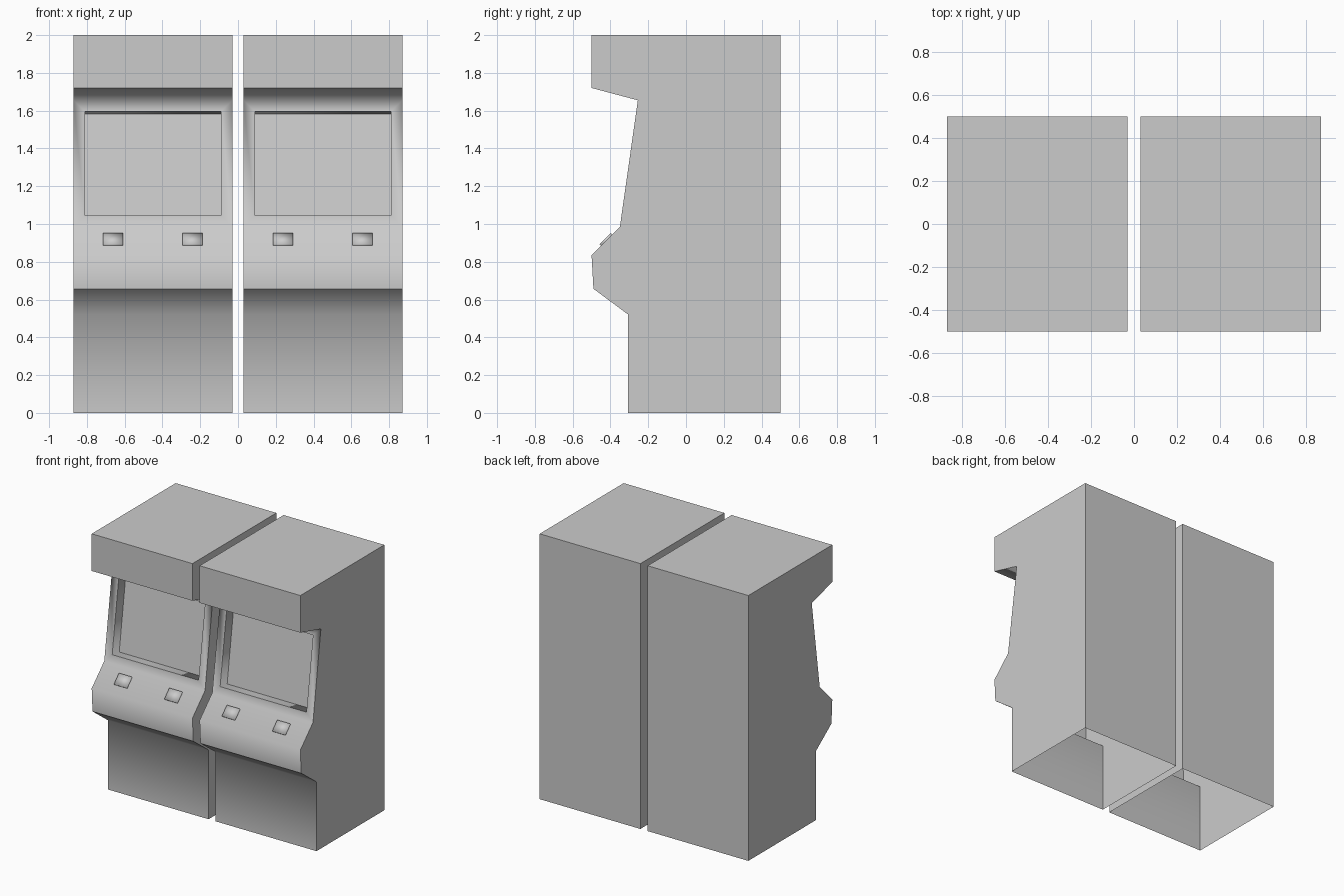
import bpy, bmesh, math
from mathutils import Vector, Matrix

if "Cube" in bpy.data.objects:
    bpy.data.objects.remove(bpy.data.objects["Cube"])

# side profile (y, z, smooth corner), walked from back bottom over the top to front bottom
PROFILE = [(0.5, 0, False), (0.5, 2, False), (-0.5, 2, False), (-0.5, 1.72, False),
           (-0.255, 1.655, True), (-0.35, 0.985, True), (-0.5, 0.835, True),
           (-0.49, 0.657, False), (-0.308, 0.522, True), (-0.308, 0, False)]
WIDTH, CENTRE = 0.84, 0.45
SCREEN_STRIP = 4          # profile segment that carries the screen


def finish(bm, name):
    for f in bm.faces:
        f.smooth = True
    mesh = bpy.data.meshes.new(name)
    bm.to_mesh(mesh)
    bm.free()
    obj = bpy.data.objects.new(name, mesh)
    bpy.context.collection.objects.link(obj)
    return obj


def cabinet(name, x):
    bm = bmesh.new()
    a, b = [[bm.verts.new((x + s * WIDTH / 2, y, z)) for y, z, _ in PROFILE] for s in (-1, 1)]
    # side walls, then strips between them; the underside stays open
    bm.faces.new(a)
    bm.faces.new(b)
    strips = [bm.faces.new((a[i], a[i + 1], b[i + 1], b[i])) for i in range(len(PROFILE) - 1)]
    bmesh.ops.recalc_face_normals(bm, faces=bm.faces)
    bm.normal_update()
    if strips[0].normal.y < 0:
        bmesh.ops.reverse_faces(bm, faces=bm.faces)
    for e in bm.edges:
        e.smooth = False
    for i, (_, _, soft) in enumerate(PROFILE):
        bm.edges.get((a[i], b[i])).smooth = soft
    # screen recess: border, then sunk floor
    screen = strips[SCREEN_STRIP]
    bmesh.ops.inset_region(bm, faces=[screen], thickness=0.06, use_even_offset=True)
    for e in screen.edges:
        e.smooth = False
    sink = -screen.normal * 0.085
    ext = bmesh.ops.extrude_discrete_faces(bm, faces=[screen])["faces"][0]
    rim = list(ext.verts)
    bmesh.ops.translate(bm, verts=rim, vec=sink)
    for e in ext.edges:
        e.smooth = False
    finish(bm, name)


def button(name, x):
    # shallow block lying on the 45 degree control panel, open where it meets the panel
    bm = bmesh.new()
    place = (Matrix.Translation((x, -0.42, 0.915)) @ Matrix.Rotation(math.radians(45), 4, 'X')
             @ Matrix.Diagonal((0.105, 0.085, 0.012, 1)) @ Matrix.Translation((0, 0, 0.5)))
    bmesh.ops.create_cube(bm, size=1, matrix=place)
    bm.normal_update()
    under = [f for f in bm.faces if f.normal.dot(Vector((0, 1, -1))) > 1.3]
    bmesh.ops.delete(bm, geom=under, context='FACES_ONLY')
    finish(bm, name)


# two matching cabinets side by side
for side, sx in (("left", -1), ("right", 1)):
    cabinet(side + "_cabinet", sx * CENTRE)
    for label, off in (("left", -0.211), ("right", 0.209)):
        button(f"{side}_cabinet_{label}_button", sx * CENTRE + off)
